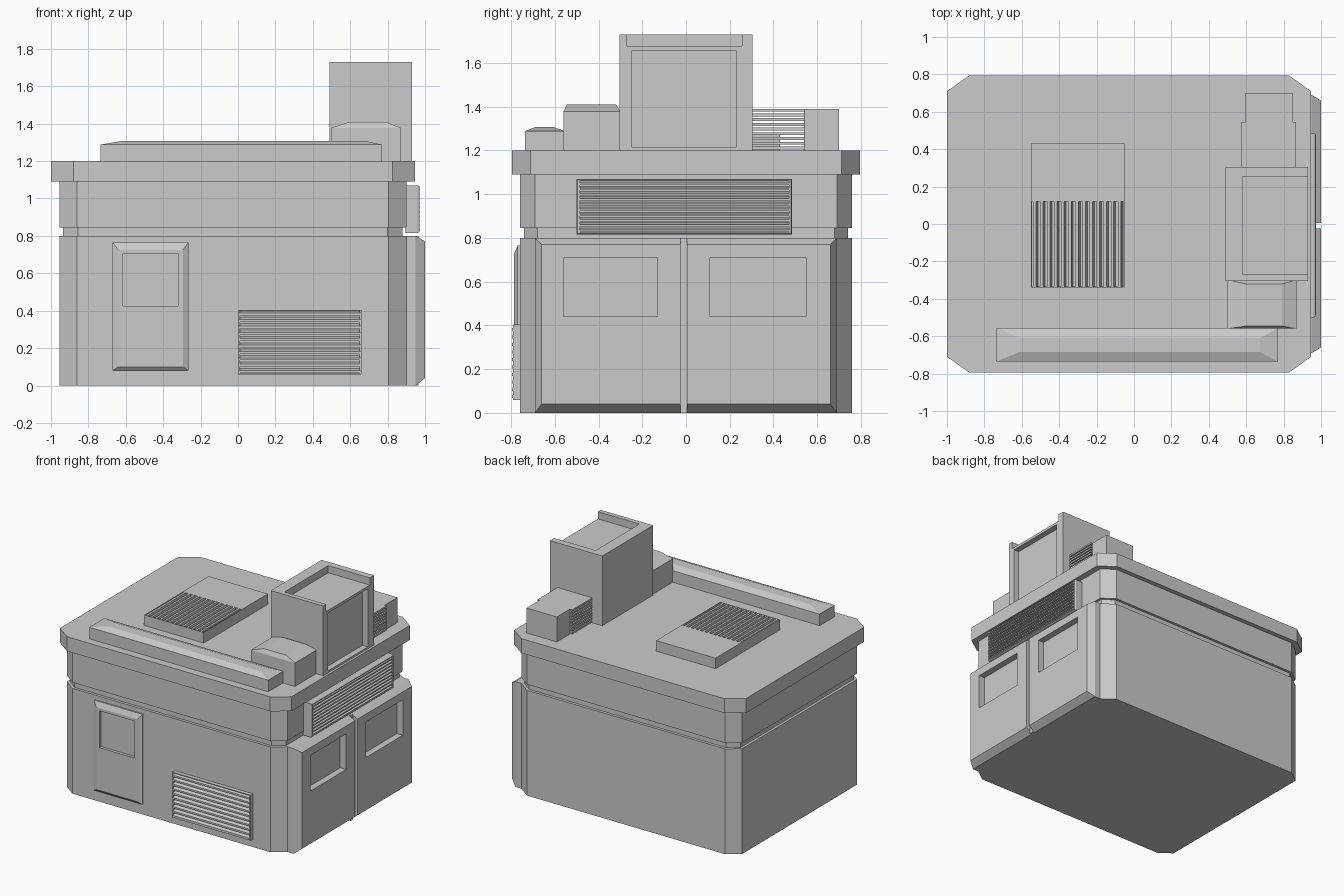
import bpy
import bmesh

cube = bpy.data.objects.get("Cube")
if cube:
    bpy.data.objects.remove(cube, do_unlink=True)

GREY = (0.6, 0.6, 0.6, 1)
mat = bpy.data.materials.new("plain grey")
mat.use_nodes = True
mat.diffuse_color = GREY
mat.node_tree.nodes["Principled BSDF"].inputs["Base Color"].default_value = GREY


def finish(name, bm):
    bmesh.ops.recalc_face_normals(bm, faces=bm.faces[:])
    mesh = bpy.data.meshes.new(name)
    bm.to_mesh(mesh)
    bm.free()
    mesh.materials.append(mat)
    obj = bpy.data.objects.new(name, mesh)
    bpy.context.collection.objects.link(obj)
    return obj


def place(axis, w, u, v):
    return {"x": (w, u, v), "y": (u, w, v), "z": (u, v, w)}[axis]


def outline(u0, u1, v0, v1, cu=0, cv=0):
    """Rectangle, with chamfered corners if cu and cv are given."""
    if not cu:
        return [(u0, v0), (u1, v0), (u1, v1), (u0, v1)]
    return [(u0 + cu, v0), (u1 - cu, v0), (u1, v0 + cv), (u1, v1 - cv),
            (u1 - cu, v1), (u0 + cu, v1), (u0, v1 - cv), (u0, v0 + cv)]


def add_loft(bm, axis, rings):
    """Skin a chain of outlines; each ring is (depth, outline)."""
    loops = [[bm.verts.new(place(axis, w, u, v)) for u, v in pts] for w, pts in rings]
    n = len(loops[0])
    for a, b in zip(loops, loops[1:]):
        for i in range(n):
            j = (i + 1) % n
            bm.faces.new((a[i], a[j], b[j], b[i]))
    bm.faces.new(loops[0])
    bm.faces.new(loops[-1])


def loft(name, axis, *rings):
    bm = bmesh.new()
    add_loft(bm, axis, rings)
    return finish(name, bm)


def box(name, x0, x1, y0, y1, z0, z1):
    r = outline(x0, x1, y0, y1)
    return loft(name, "z", (z0, r), (z1, r))


def slats(name, axis, w0, w1, rect, n, along_u=False, fill=0.75, tip=0.5):
    """Row of wedge slats filling a rectangle, standing out from w0 to w1."""
    u0, u1, v0, v1 = rect
    bm = bmesh.new()
    start, end = (u0, u1) if along_u else (v0, v1)
    pitch = (end - start) / (n - 1 + fill)
    for i in range(n):
        a = start + i * pitch
        edges = a + pitch * fill, a + pitch * fill * tip
        if along_u:
            pair = [outline(a, e, v0, v1) for e in edges]
        else:
            pair = [outline(u0, u1, a, e) for e in edges]
        add_loft(bm, axis, [(w0, pair[0]), (w1, pair[1])])
    return finish(name, bm)


# Main walls with a groove and an overhanging roof slab
wall = outline(-0.955, 0.90, -0.76, 0.76, 0.095, 0.07)
groove = outline(-0.935, 0.88, -0.74, 0.74, 0.08, 0.06)
slab = outline(-1, 0.947, -0.795, 0.795, 0.12, 0.085)
loft("walls", "z", (0, wall), (0.80, wall), (0.80, groove), (0.845, groove),
     (0.845, wall), (1.09, wall))
loft("roof_slab", "z", (1.09, slab), (1.20, slab))

# Double side doors with recessed windows
for label, y0, y1, in0, in1, w0, w1 in (
        ("front", -0.69, -0.025, 0.03, 0, -0.56, -0.13),
        ("back", 0.005, 0.69, 0, 0.03, 0.11, 0.55)):
    edge = outline(y0, y1, 0, 0.80)
    face = outline(y0 + in0, y1 - in1, 0.04, 0.77)
    window = outline(w0, w1, 0.44, 0.71)
    loft("side_door_" + label, "x", (0.90, edge), (0.95, edge), (1.0, face),
         (1.0, window), (0.95, window))
box("door_seam", 0.90, 0.965, -0.025, 0.005, 0, 0.80)

# Front door with a recessed window
edge = outline(-0.67, -0.265, 0.08, 0.765)
window = outline(-0.615, -0.32, 0.425, 0.705)
loft("front_door", "y", (-0.755, edge), (-0.77, edge),
     (-0.787, outline(-0.64, -0.295, 0.10, 0.725)),
     (-0.787, window), (-0.765, window))

# Front wall vent
edge = outline(0, 0.66, 0.06, 0.405)
hole = outline(0.01, 0.65, 0.065, 0.40)
loft("front_vent_frame", "y", (-0.755, edge), (-0.79, edge), (-0.79, hole), (-0.765, hole))
slats("front_vent_slats", "y", -0.763, -0.795, (0.005, 0.655, 0.067, 0.40), 10)

# Side wall vent
edge = outline(-0.50, 0.485, 0.815, 1.07)
hole = outline(-0.485, 0.47, 0.825, 1.06)
loft("side_vent_frame", "x", (0.895, edge), (0.96, edge),
     (0.97, outline(-0.495, 0.48, 0.82, 1.065)), (0.97, hole), (0.93, hole))
slats("side_vent_slats", "x", 0.928, 0.972, (-0.487, 0.472, 0.828, 1.06), 10)

# Flat roof unit with a grille
pad = outline(-0.55, -0.05, -0.34, 0.43)
hole = outline(-0.545, -0.055, -0.335, 0.12)
loft("roof_unit", "z", (1.20, pad), (1.28, pad), (1.28, hole), (1.235, hole))
slats("roof_unit_slats", "z", 1.233, 1.279, (-0.54, -0.06, -0.336, 0.121), 13, True, 0.7, 0.6)

# Long front roof duct with a sloped lid
duct = outline(-0.735, 0.77, -0.735, -0.555)
loft("roof_duct", "z", (1.20, duct), (1.288, duct),
     (1.308, outline(-0.615, 0.675, -0.685, -0.61)))

# Small hooded box in front of the tower
hood = outline(0.50, 0.87, -0.56, -0.30)
loft("hooded_box", "z", (1.20, hood), (1.378, hood),
     (1.41, outline(0.60, 0.79, -0.545, -0.32)))

# Tower with a recessed side panel and a three-sided rim
shell = outline(-0.305, 0.305, 1.20, 1.675)
panel = outline(-0.25, 0.23, 1.215, 1.655)
loft("tower", "x", (0.49, shell), (0.93, shell), (0.93, panel), (0.885, panel))
rim = [(0.93, -0.305), (0.93, -0.27), (0.58, -0.27), (0.58, 0.255),
       (0.93, 0.255), (0.93, 0.305), (0.49, 0.305), (0.49, -0.305)]
loft("tower_rim", "z", (1.675, rim), (1.73, rim))

# Rear block joined to the tower by open stacked slats
box("rear_block", 0.595, 0.85, 0.54, 0.70, 1.20, 1.39)
slats("rear_slats", "x", 0.575, 0.867, (0.30, 0.545, 1.205, 1.39), 9, fill=0.6, tip=1)
